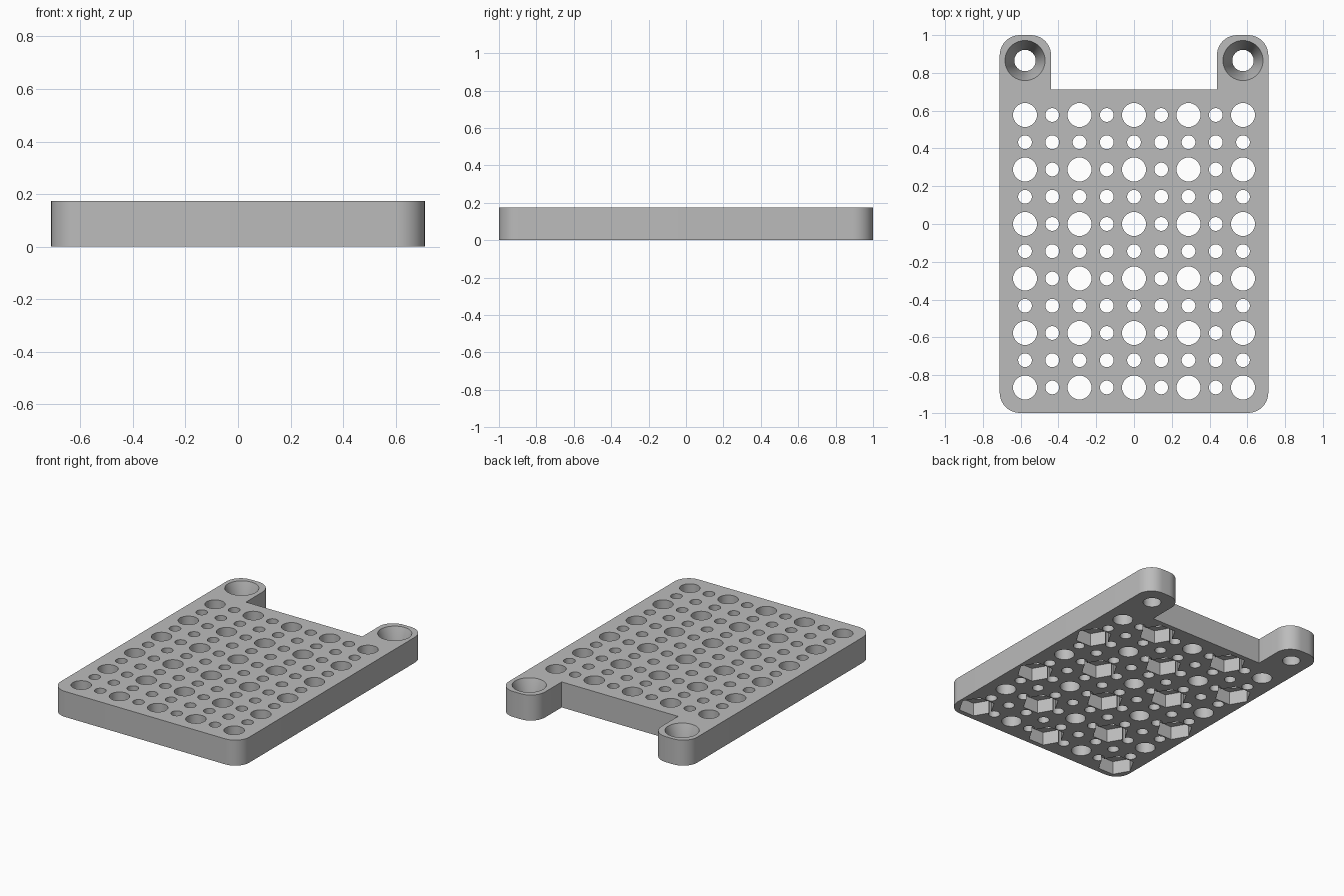
import bpy
import bmesh
import math
from mathutils import Matrix

if "Cube" in bpy.data.objects:
    bpy.data.objects.remove(bpy.data.objects["Cube"], do_unlink=True)

PITCH = 0.2885
THICK = 0.174
HALF_W, HALF_L = 0.711, 1.0
TAB_X, NOTCH_Y = 0.439, 0.713
CORNER_R = 0.107
TAB_HOLE_X, TAB_HOLE_Y = 2 * PITCH, 3 * PITCH

grey = bpy.data.materials.new("plain grey")
grey.use_nodes = True
colour = (0.5, 0.5, 0.5, 1)
grey.diffuse_color = colour
grey.node_tree.nodes["Principled BSDF"].inputs["Base Color"].default_value = colour


def make_object(name, bm):
    bmesh.ops.recalc_face_normals(bm, faces=bm.faces)
    mesh = bpy.data.meshes.new(name)
    bm.to_mesh(mesh)
    bm.free()
    mesh.materials.append(grey)
    obj = bpy.data.objects.new(name, mesh)
    bpy.context.collection.objects.link(obj)
    return obj


def add_drum(bm, x, y, z0, z1, r0, r1, sides):
    """Closed cylinder or cone from z0 to z1."""
    place = Matrix.Translation((x, y, (z0 + z1) / 2))
    # half a turn of one side puts the hexagon corners on the x axis
    if sides == 6:
        place = place @ Matrix.Rotation(math.radians(90), 4, "Z")
    bmesh.ops.create_cone(bm, cap_ends=True, segments=sides, radius1=r0,
                          radius2=r1, depth=z1 - z0, matrix=place)


def arc(cx, cy, start):
    return [(cx + CORNER_R * math.cos(math.radians(start + a)),
             cy + CORNER_R * math.sin(math.radians(start + a)))
            for a in range(0, 91, 9)]


def add_revolved(bm, x, y, profile, sides):
    """Closed turned solid from (radius, height) pairs."""
    rings = [[bm.verts.new((x + r * math.cos(math.tau * i / sides),
                            y + r * math.sin(math.tau * i / sides), z))
              for i in range(sides)] for r, z in profile]
    for low, high in zip(rings, rings[1:]):
        for i in range(sides):
            j = (i + 1) % sides
            bm.faces.new((low[i], low[j], high[j], high[i]))
    bm.faces.new(rings[0][::-1])
    bm.faces.new(rings[-1])


# Plate outline with two mounting tabs: right half, mirrored for the left
cx, cy = HALF_W - CORNER_R, HALF_L - CORNER_R
half = arc(cx, -cy, 270) + arc(cx, cy, 0)
half += arc(TAB_X + CORNER_R, cy, 90) + [(TAB_X, NOTCH_Y)]
outline = half + [(-x, y) for x, y in reversed(half)]
bm = bmesh.new()
base = bm.faces.new([bm.verts.new((x, y, 0)) for x, y in outline])
top = bmesh.ops.extrude_face_region(bm, geom=[base])["geom"]
bmesh.ops.translate(bm, vec=(0, 0, THICK),
                    verts=[v for v in top if isinstance(v, bmesh.types.BMVert)])
plate = make_object("mounting_plate", bm)

# Through holes: large ones on the full pitch, small ones in between
holes = bmesh.new()
pockets = bmesh.new()
for col in range(9):
    for row in range(11):
        x = (col - 4) * PITCH / 2
        y = 2 * PITCH - row * PITCH / 2
        large = col % 2 == 0 and row % 2 == 0
        r = 0.0635 if large else 0.0365
        add_drum(holes, x, y, -0.1, THICK + 0.1, r, r, 32 if large else 24)
        # Hexagonal nut pockets under every other large hole
        if large and (col // 2 + row // 2) % 2 == 1:
            add_drum(pockets, x, y, -0.1, 0.092, 0.1165, 0.1165, 6)

# Countersunk screw holes in the tabs
for side in (-1, 1):
    add_revolved(holes, side * TAB_HOLE_X, TAB_HOLE_Y,
                 [(0.0565, -0.1), (0.0565, 0.03), (0.106, THICK), (0.106, THICK + 0.1)], 40)

# Cut the holes, then the pockets, and keep the finished mesh
cutters = [make_object("hole_cutter", holes), make_object("pocket_cutter", pockets)]
for cutter in cutters:
    cutter.hide_render = True
    mod = plate.modifiers.new(cutter.name, "BOOLEAN")
    mod.operation = "DIFFERENCE"
    mod.solver = "EXACT"
    mod.object = cutter
bpy.context.view_layer.update()
graph = bpy.context.evaluated_depsgraph_get()
finished = bpy.data.meshes.new_from_object(plate.evaluated_get(graph))
plate.modifiers.clear()
plate.data = finished
for cutter in cutters:
    bpy.data.objects.remove(cutter, do_unlink=True)

bpy.ops.object.select_all(action="DESELECT")
plate.select_set(True)
bpy.context.view_layer.objects.active = plate
bpy.ops.object.shade_smooth_by_angle(angle=math.radians(30))
